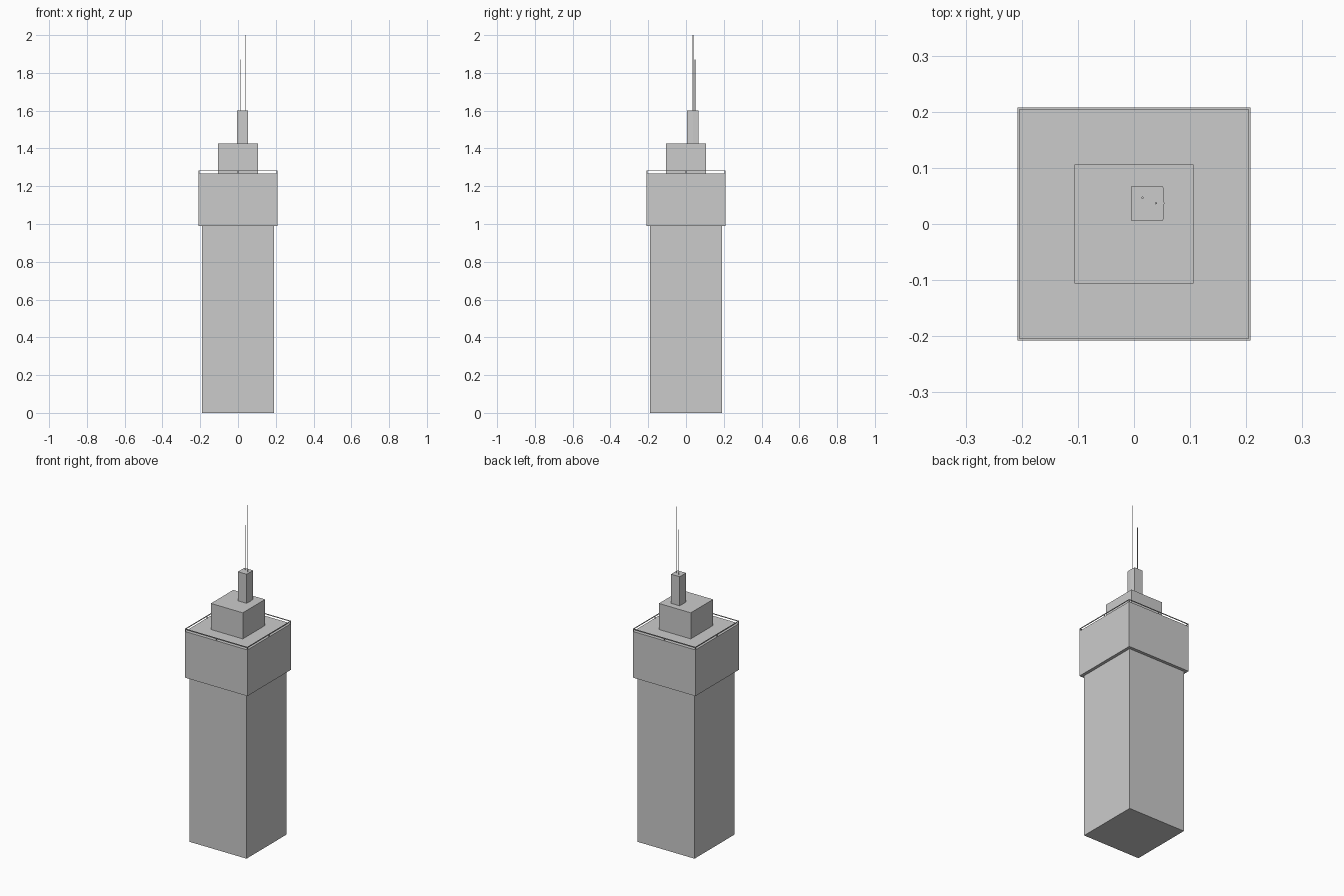
import bpy
import bmesh

if "Cube" in bpy.data.objects:
    bpy.data.objects.remove(bpy.data.objects["Cube"])


def prism(name, points, z0, z1):
    """Extrude a ground-plan outline between two heights."""
    bm = bmesh.new()
    face = bm.faces.new([bm.verts.new((x, y, z0)) for x, y in points])
    top = bmesh.ops.extrude_face_region(bm, geom=[face])["geom"]
    bmesh.ops.translate(bm, vec=(0, 0, z1 - z0),
                        verts=[v for v in top if isinstance(v, bmesh.types.BMVert)])
    bmesh.ops.recalc_face_normals(bm, faces=bm.faces)
    mesh = bpy.data.meshes.new(name)
    bm.to_mesh(mesh)
    bm.free()
    obj = bpy.data.objects.new(name, mesh)
    bpy.context.collection.objects.link(obj)
    return obj


def box(name, x0, x1, y0, y1, z0, z1):
    return prism(name, [(x0, y0), (x1, y0), (x1, y1), (x0, y1)], z0, z1)


# Main shaft, overhanging upper block and roof house
for name, half, z0, z1 in (("tower_shaft", 0.19, 0, 0.99),
                           ("upper_block", 0.208, 0.99, 1.268),
                           ("roof_house", 0.106, 1.268, 1.425)):
    box(name, -half, half, -half, half, z0, z1)

# Off-centre mast base with a slightly bowed right side
prism("mast_base", [(-0.005, 0.006), (0.052, 0.006), (0.054, 0.037),
                    (0.052, 0.067), (-0.005, 0.067)], 1.425, 1.60)

# Open railing around the roof edge
R, T = 0.208, 0.004
RAIL_Z0, RAIL_Z1 = 1.28, 1.284
for s, side in ((-1, "a"), (1, "b")):
    lo, hi = sorted((s * R, s * (R - T)))
    box(f"roof_rail_x_{side}", -R, R, lo, hi, RAIL_Z0, RAIL_Z1)
    box(f"roof_rail_y_{side}", lo, hi, -R + T, R - T, RAIL_Z0, RAIL_Z1)

# Railing posts at corners and side middles
c = R - T / 2
h = T / 2
for i in (-1, 0, 1):
    for j in (-1, 0, 1):
        if i or j:
            box("rail_post", i * c - h, i * c + h, j * c - h, j * c + h, 1.268, RAIL_Z0)

# Two antennas
for name, x, y, top in (("tall_antenna", 0.039, 0.037, 2.0),
                        ("short_antenna", 0.015, 0.047, 1.87)):
    bpy.ops.mesh.primitive_cylinder_add(vertices=8, radius=0.002, depth=top - 1.6,
                                        location=(x, y, (top + 1.6) / 2))
    bpy.context.object.name = name
